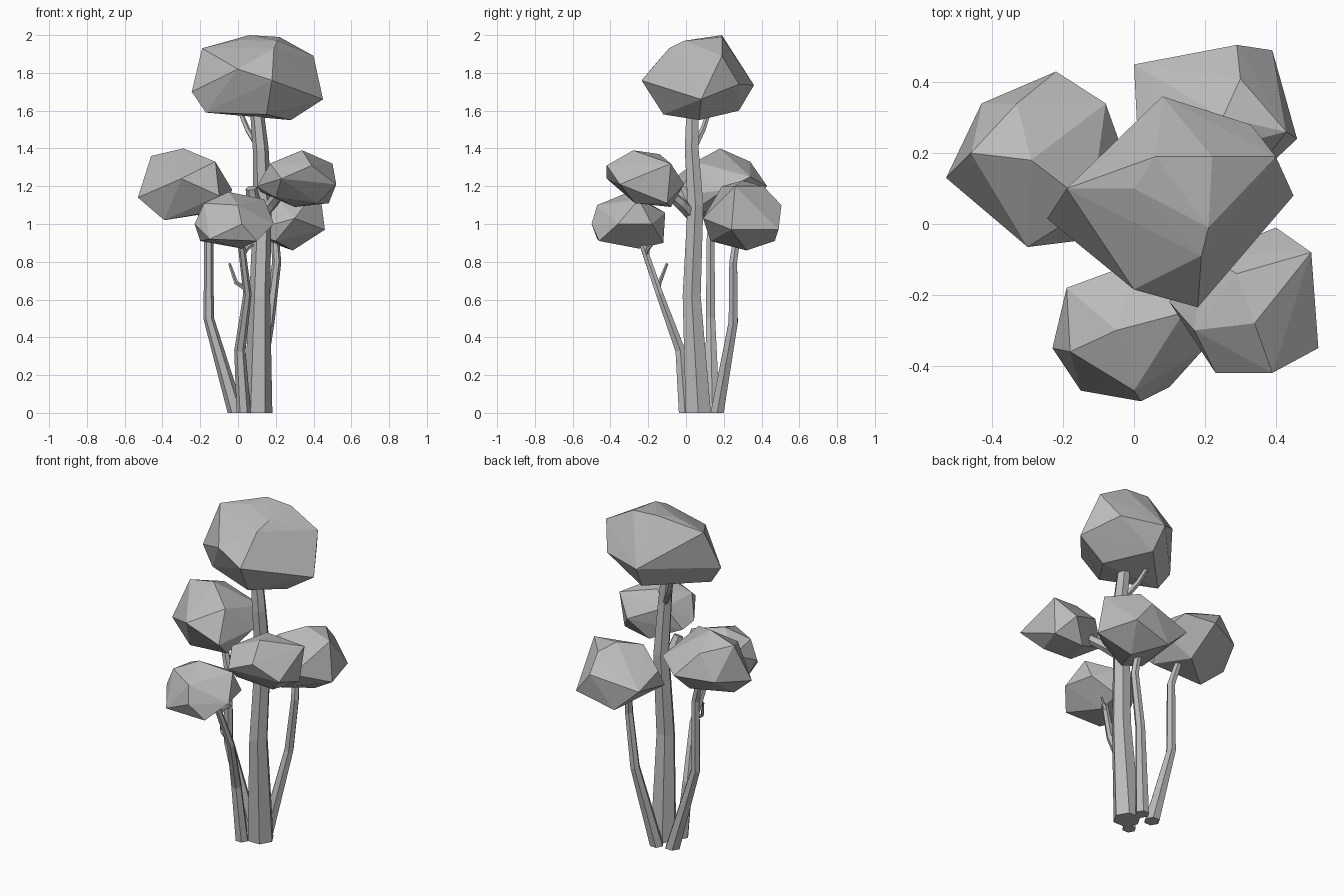
import bpy, bmesh
from math import cos, sin, tau
from mathutils import Vector

old = bpy.data.objects.get("Cube")
if old:
    bpy.data.objects.remove(old, do_unlink=True)

# One plain grey for wood and foliage
grey = bpy.data.materials.new("plain_grey")
grey.use_nodes = True
colour = (.5, .5, .5, 1)
grey.diffuse_color = colour
grey.node_tree.nodes["Principled BSDF"].inputs["Base Color"].default_value = colour


def finish(name, bm, origin):
    """Turn a bmesh into a flat-shaded object with its origin on the part."""
    bmesh.ops.recalc_face_normals(bm, faces=bm.faces)
    bmesh.ops.translate(bm, verts=bm.verts, vec=-origin)
    mesh = bpy.data.meshes.new(name)
    bm.to_mesh(mesh)
    bm.free()
    mesh.materials.append(grey)
    obj = bpy.data.objects.new(name, mesh)
    obj.location = origin
    bpy.context.collection.objects.link(obj)


def crown(name, corners):
    """Faceted clump of leaves: the convex hull around its corners."""
    bm = bmesh.new()
    for corner in corners:
        bm.verts.new(corner)
    hull = bmesh.ops.convex_hull(bm, input=bm.verts)
    spare = set(hull["geom_interior"]) | set(hull["geom_unused"])
    bmesh.ops.delete(bm, geom=[v for v in spare if isinstance(v, bmesh.types.BMVert)],
                     context='VERTS')
    middle = sum((Vector(c) for c in corners), Vector()) / len(corners)
    finish(name, bm, middle)


def limb(name, sides, path):
    """Tapering tube through (x, y, z, radius) stations, flat where it meets the ground."""
    bm = bmesh.new()
    points = [Vector(p[:3]) for p in path]
    up = Vector((0, 0, 1))
    rings = []
    for i, point in enumerate(points):
        ahead = points[min(i + 1, len(points) - 1)] - points[max(i - 1, 0)]
        turn = up.rotation_difference(up if point.z == 0 else ahead)
        radius = path[i][3]
        rings.append([bm.verts.new(point + turn @ Vector(
            (radius * cos(tau * k / sides), radius * sin(tau * k / sides), 0)))
            for k in range(sides)])
    for low, high in zip(rings, rings[1:]):
        for k in range(sides):
            n = (k + 1) % sides
            bm.faces.new((low[k], low[n], high[n], high[k]))
    bm.faces.new(rings[0])
    bm.faces.new(rings[-1])
    finish(name, bm, points[0])


# Trunks rising from the ground
limb("main_trunk", 6, [(.105, .065, 0, .077), (.115, .03, .62, .055),
                       (.13, .05, 1.1, .048), (.12, .03, 1.4, .042), (.09, .035, 1.7, .033)])
limb("side_trunk_right", 6, [(-.01, .14, 0, .045), (-.155, .13, .5, .028),
                             (-.155, .13, .92, .024), (-.21, .15, 1.12, .02)])
limb("back_trunk", 6, [(.08, .165, 0, .04), (.165, .25, .48, .028),
                       (.205, .25, .8, .024), (.19, .28, 1, .02)])
limb("front_trunk", 6, [(.03, -.005, 0, .038), (.01, -.03, .33, .03),
                        (.05, -.14, .63, .022), (.01, -.25, .95, .018)])

# Branch carrying the front left crown, with a short stub beside it
limb("front_left_branch", 6, [(.12, .03, 1.05, .035), (.18, -.03, 1.11, .032),
                              (.25, -.14, 1.2, .025)])
limb("short_stub", 6, [(.12, .03, 1.06, .038), (.08, -.005, 1.13, .036),
                       (.07, -.03, 1.19, .03)])

# Thin twigs
limb("top_twig", 5, [(.1, .05, 1.42, .018), (.05, .09, 1.5, .015), (.0, .13, 1.62, .012)])
limb("front_twig", 4, [(.04, -.15, .66, .014), (-.01, -.14, .69, .011),
                       (-.045, -.1, .79, .007)])
limb("small_twig", 4, [(.02, -.21, .83, .013), (.05, -.2, .87, .01), (.08, -.18, .89, .007)])

# Leaf crowns
crown("top_crown", [
    (-.245, .015, 1.7), (-.19, .1, 1.93), (.06, .19, 2), (.22, .19, 1.99),
    (.21, -.01, 1.97), (0, -.185, 1.82), (.18, -.235, 1.76), (.4, .19, 1.89),
    (.45, .08, 1.66), (.28, .07, 1.55), (-.17, 0, 1.59), (.15, -.12, 1.58),
    (.08, .36, 1.735), (.1, .28, 1.6), (.33, .28, 1.74), (.19, -.09, 1.93),
    (0, .1, 1.975)])
crown("right_crown", [
    (-.53, .13, 1.14), (-.46, .2, 1.36), (-.29, .18, 1.4), (-.33, .34, 1.33),
    (-.43, .34, 1.18), (-.22, .43, 1.2), (-.08, .34, 1.25), (-.03, .2, 1.18),
    (-.1, -.04, 1.15), (-.3, -.065, 1.24), (-.12, .05, 1.33), (-.39, .1, 1.02),
    (-.2, .25, 1.05), (-.1, .04, 1.07)])
crown("back_crown", [
    (0, .45, 1.05), (.01, .25, 1.1), (.05, .13, .96), (.29, .505, 1.1),
    (.39, .49, .97), (.46, .24, .97), (.43, .26, 1.2), (.25, .3, 1.23),
    (.15, .19, 1.2), (.3, .41, 1.2), (.3, .09, 1.03), (.29, .32, .86),
    (.15, .47, .91), (.2, .13, .91)])
crown("front_crown", [
    (-.23, -.35, 1), (-.19, -.18, 1.08), (-.05, -.3, 1.17), (.02, -.5, 1),
    (0, -.47, 1.1), (.14, -.25, 1.13), (.19, -.36, 1), (.1, -.46, .91),
    (-.15, -.47, .92), (-.2, -.3, .91), (0, -.11, 1.06), (.02, -.12, .9),
    (.02, -.25, .87), (.15, -.18, 1), (-.18, -.36, 1.11)])
crown("left_crown", [
    (.1, -.22, 1.2), (.17, -.3, 1.32), (.34, -.28, 1.39), (.23, -.42, 1.24),
    (.39, -.42, 1.31), (.52, -.35, 1.21), (.5, -.08, 1.32), (.4, -.01, 1.21),
    (.2, -.09, 1.3), (.48, -.1, 1.11), (.3, -.08, 1.09), (.42, -.27, 1.11),
    (.2, -.3, 1.14), (.12, -.14, 1.17), (.29, -.14, 1.37)])
